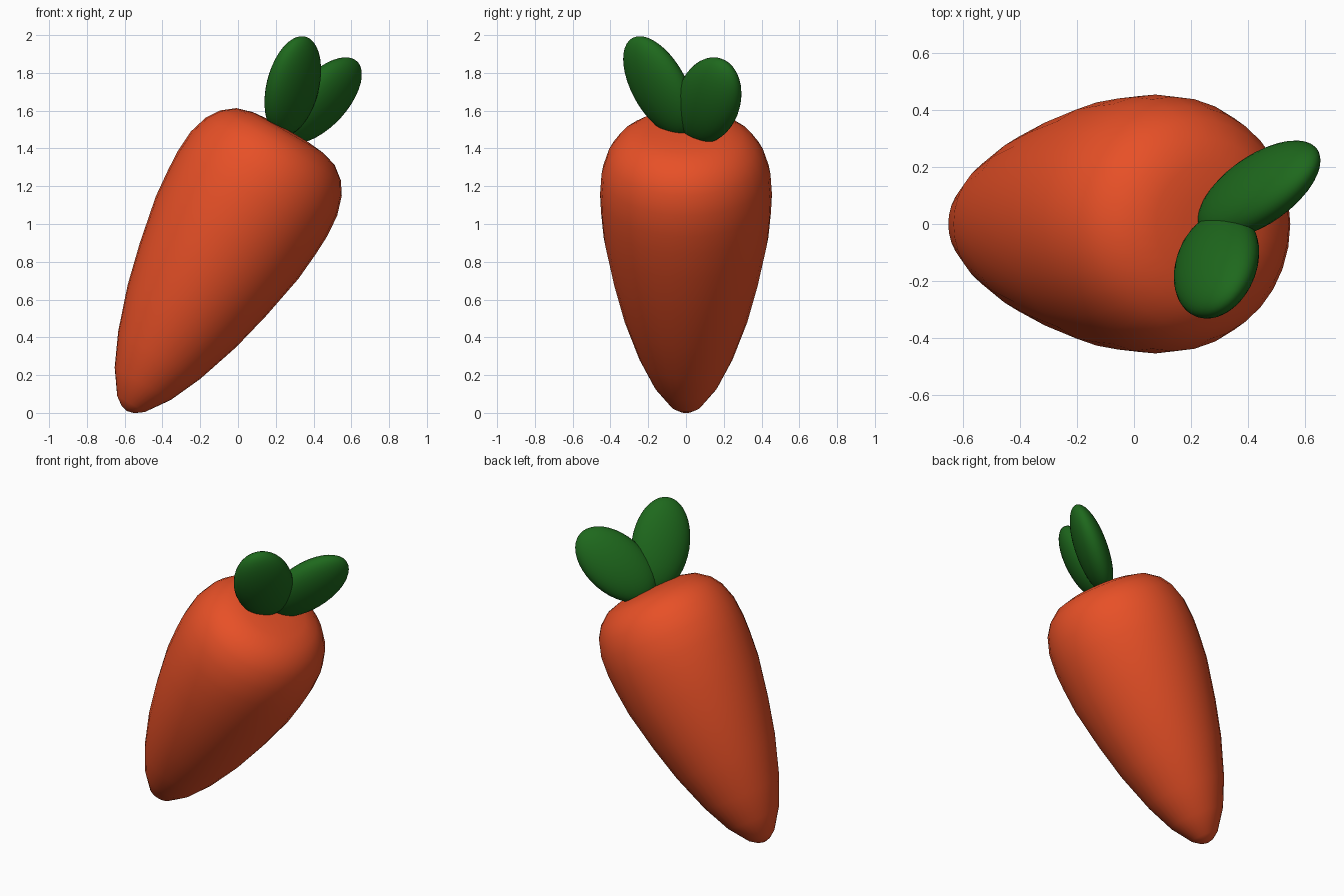
import bpy, bmesh, math
from mathutils import Vector, Matrix

if "Cube" in bpy.data.objects:
    bpy.data.objects.remove(bpy.data.objects["Cube"])


def material(name, color):
    mat = bpy.data.materials.new(name)
    mat.diffuse_color = (*color, 1)
    mat.use_nodes = True
    mat.node_tree.nodes["Principled BSDF"].inputs["Base Color"].default_value = mat.diffuse_color
    return mat


def finish(name, bm, matrix, mat):
    bmesh.ops.recalc_face_normals(bm, faces=bm.faces)
    for f in bm.faces:
        f.smooth = True
    mesh = bpy.data.meshes.new(name)
    bm.to_mesh(mesh)
    bm.free()
    mesh.materials.append(mat)
    obj = bpy.data.objects.new(name, mesh)
    obj.matrix_world = matrix
    bpy.context.collection.objects.link(obj)
    return obj


orange = material("orange", (0.8, 0.08, 0.02))
green = material("green", (0.013, 0.14, 0.012))

# Root: lathed profile (radius, height along the axis), leaning 30 degrees
profile = [(0, -0.286), (0.04, -0.275), (0.085, -0.242), (0.172, -0.118),
           (0.251, 0.056), (0.331, 0.295), (0.386, 0.519), (0.436, 0.775),
           (0.45, 0.932), (0.455, 1.04), (0.447, 1.165), (0.415, 1.27),
           (0.37, 1.338), (0.30, 1.393), (0.215, 1.418), (0.11, 1.428), (0, 1.43)]
bm = bmesh.new()
verts = [bm.verts.new((r, 0, h)) for r, h in profile]
edges = [bm.edges.new(pair) for pair in zip(verts, verts[1:])]
bmesh.ops.spin(bm, geom=verts + edges, cent=(0, 0, 0), axis=(0, 0, 1),
               angle=math.tau, steps=32)
bmesh.ops.remove_doubles(bm, verts=bm.verts, dist=0.0005)
lean = Matrix.Translation((-0.445, 0, 0.257)) @ Matrix.Rotation(math.radians(30), 4, 'Y')
finish("carrot_root", bm, lean, orange)


# Leaves: flattened ellipsoids lying in one shared plane
def leaf(name, center, direction):
    z = Vector(direction).normalized()
    n = Vector((0.70, -0.61, -0.37))
    x = (n - z * n.dot(z)).normalized()
    y = z.cross(x)
    basis = Matrix((x, y, z)).transposed().to_4x4()
    bm = bmesh.new()
    bmesh.ops.create_uvsphere(bm, u_segments=32, v_segments=20, radius=1)
    bmesh.ops.scale(bm, vec=(0.097, 0.182, 0.293), verts=bm.verts)
    finish(name, bm, Matrix.Translation(center) @ basis, green)


leaf("front_leaf", (0.29, -0.143, 1.73), (0.13, -0.46, 0.88))
leaf("back_leaf", (0.44, 0.12, 1.655), (0.68, 0.342, 0.648))
